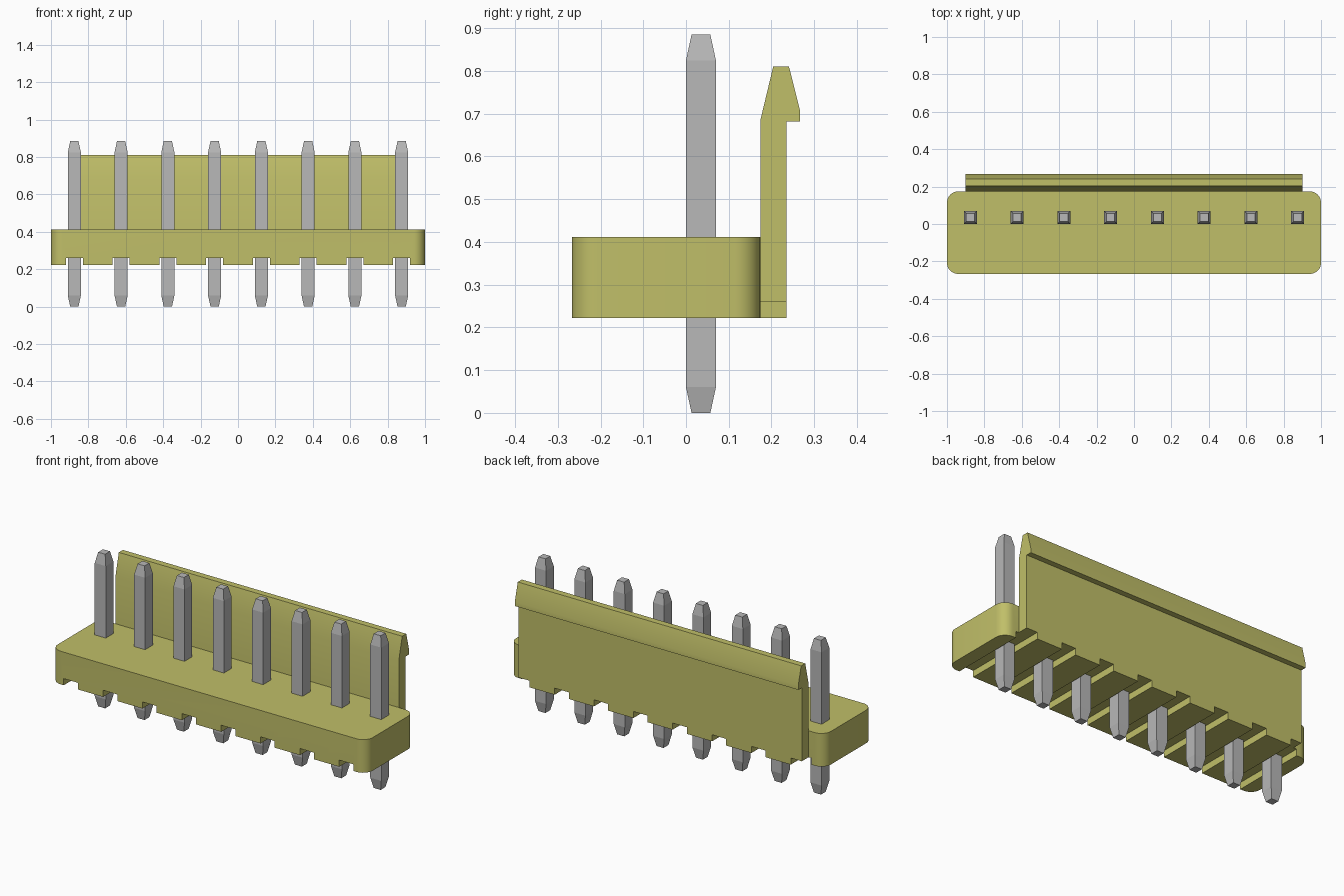
import bpy
import bmesh
from math import cos, sin, pi, radians
from mathutils import Vector

cube = bpy.data.objects.get("Cube")
if cube:
    bpy.data.objects.remove(cube, do_unlink=True)

PITCH = 0.25
PIN_Y = 0.035
PIN_X = [(i - 3.5) * PITCH for i in range(8)]
BOTTOM, TOP = 0.222, 0.412
FRONT, BACK = -0.267, 0.174


def material(name, color):
    mat = bpy.data.materials.new(name)
    mat.use_nodes = True
    mat.diffuse_color = (*color, 1)
    mat.node_tree.nodes["Principled BSDF"].inputs["Base Color"].default_value = (*color, 1)
    return mat


yellow = material("yellow plastic", (0.53, 0.52, 0.14))
grey = material("grey metal", (0.48, 0.48, 0.48))


def finish(name, bm, mat):
    bmesh.ops.recalc_face_normals(bm, faces=bm.faces)
    mesh = bpy.data.meshes.new(name)
    bm.to_mesh(mesh)
    bm.free()
    mesh.materials.append(mat)
    obj = bpy.data.objects.new(name, mesh)
    bpy.context.collection.objects.link(obj)
    return obj


def extrude(name, points, offset, mat):
    """Solid made by sweeping a closed outline along an offset."""
    bm = bmesh.new()
    face = bm.faces.new([bm.verts.new(p) for p in points])
    swept = bmesh.ops.extrude_face_region(bm, geom=[face])["geom"]
    verts = [g for g in swept if isinstance(g, bmesh.types.BMVert)]
    bmesh.ops.translate(bm, verts=verts, vec=Vector(offset))
    return finish(name, bm, mat)


def rounded_rectangle(x0, x1, y0, y1, r, z, steps=8):
    corners = [(x1 - r, y1 - r), (x0 + r, y1 - r), (x0 + r, y0 + r), (x1 - r, y0 + r)]
    points = []
    for k, (cx, cy) in enumerate(corners):
        for s in range(steps + 1):
            a = (k + s / steps) * pi / 2
            points.append((cx + r * cos(a), cy + r * sin(a), z))
    return points


# Base block with rounded vertical corners
base = extrude("base", rounded_rectangle(-1, 1, FRONT, BACK, 0.06, BOTTOM),
               (0, 0, TOP - BOTTOM), yellow)

# Hooked latch wall along the back
profile = [(BACK, BOTTOM), (0.235, BOTTOM), (0.235, 0.682), (0.267, 0.682),
           (0.267, 0.707), (0.241, 0.81), (0.204, 0.81), (BACK, 0.685)]
latch = extrude("latch_wall", [(-0.9, y, z) for y, z in profile], (1.8, 0, 0), yellow)

# Grooves under the base and latch, one per pin
bm = bmesh.new()
for x in PIN_X:
    cut = bmesh.ops.create_cube(bm, size=1)["verts"]
    bmesh.ops.scale(bm, verts=cut, vec=(0.09, 1, 0.1))
    bmesh.ops.translate(bm, verts=cut, vec=(x, 0, 0.21))
cutter = finish("groove_cutter", bm, yellow)
cutter.hide_render = True
cutter.hide_viewport = True

for part in (base, latch):
    mod = part.modifiers.new("grooves", 'BOOLEAN')
    mod.operation = 'DIFFERENCE'
    mod.solver = 'EXACT'
    mod.object = cutter
    bpy.context.view_layer.objects.active = part
    part.select_set(True)
    bpy.ops.object.modifier_apply(modifier=mod.name)
    bpy.ops.object.shade_smooth_by_angle(angle=radians(30))
    part.select_set(False)
bpy.data.objects.remove(cutter, do_unlink=True)

# Square pins with tapered ends
for n, x in enumerate(PIN_X, 1):
    bm = bmesh.new()
    rings = []
    for half, z in ((0.022, 0), (0.035, 0.06), (0.035, 0.825), (0.022, 0.885)):
        rings.append([bm.verts.new((x + half * sx, PIN_Y + half * sy, z))
                      for sx, sy in ((-1, -1), (1, -1), (1, 1), (-1, 1))])
    for low, high in zip(rings, rings[1:]):
        for i in range(4):
            j = (i + 1) % 4
            bm.faces.new((low[i], low[j], high[j], high[i]))
    bm.faces.new(rings[0])
    bm.faces.new(rings[-1])
    finish(f"pin_{n}", bm, grey)
